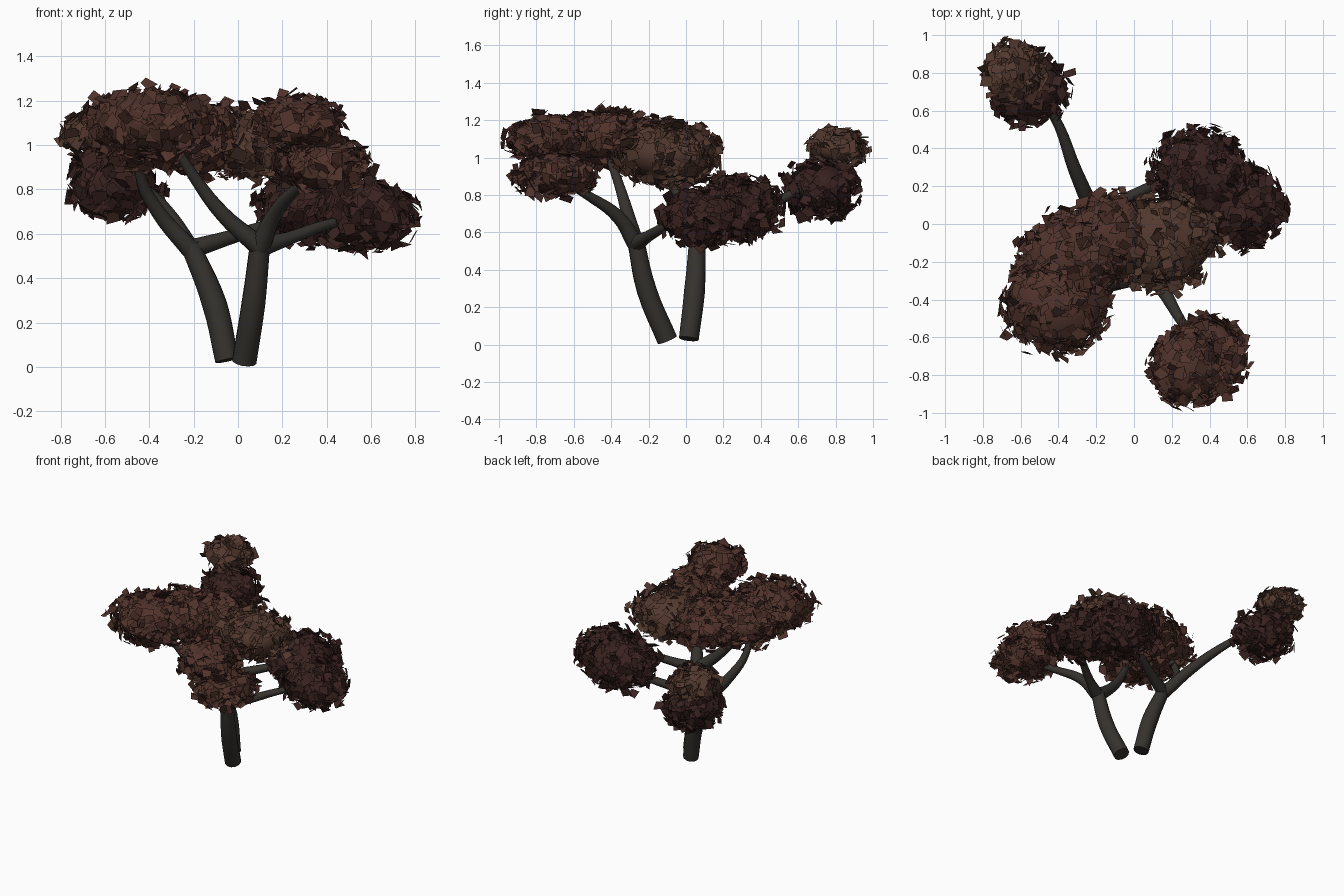
import bpy, bmesh, math, random
from mathutils import Vector, Matrix

if "Cube" in bpy.data.objects:
    bpy.data.objects.remove(bpy.data.objects["Cube"])

random.seed(7)


def material(name, rgb):
    m = bpy.data.materials.new(name)
    m.diffuse_color = (*rgb, 1)
    m.use_nodes = True
    m.node_tree.nodes["Principled BSDF"].inputs["Base Color"].default_value = m.diffuse_color
    return m


BARK = material("bark", (0.036, 0.032, 0.027))
RED = material("red_leaf", (0.080, 0.032, 0.024))
TAN = material("tan_leaf", (0.085, 0.040, 0.028))
DARK = material("dark_leaf", (0.040, 0.016, 0.014))


def limb(name, points):
    """Tapered round limb through (x, y, z, radius) points."""
    cu = bpy.data.curves.new(name, 'CURVE')
    cu.dimensions = '3D'
    cu.bevel_depth = 1.0
    cu.bevel_resolution = 4
    cu.resolution_u = 5
    cu.use_fill_caps = True
    sp = cu.splines.new('BEZIER')
    sp.bezier_points.add(len(points) - 1)
    for bp, (x, y, z, r) in zip(sp.bezier_points, points):
        bp.co = (x, y, z)
        bp.radius = r
        bp.handle_left_type = bp.handle_right_type = 'AUTO'
    tmp = bpy.data.objects.new(name + "_curve", cu)
    bpy.context.collection.objects.link(tmp)
    dg = bpy.context.evaluated_depsgraph_get()
    me = bpy.data.meshes.new_from_object(tmp.evaluated_get(dg))
    bpy.data.objects.remove(tmp)
    me.materials.clear()
    me.materials.append(BARK)
    ob = bpy.data.objects.new(name, me)
    bpy.context.collection.objects.link(ob)
    bpy.ops.object.select_all(action='DESELECT')
    ob.select_set(True)
    bpy.context.view_layer.objects.active = ob
    bpy.ops.object.shade_smooth_by_angle(angle=math.radians(45))


def foliage(name, center, radii, mat, count):
    """Smooth ellipsoid core covered by loose four-sided leaf cards."""
    c, rad = Vector(center), Vector(radii)
    bm = bmesh.new()
    core = Matrix.Translation(c) @ Matrix.Diagonal((*(rad * 0.82), 1))
    bmesh.ops.create_icosphere(bm, subdivisions=3, radius=1, matrix=core)
    for f in bm.faces:
        f.smooth = True
    for _ in range(count):
        d = Vector([random.gauss(0, 1) for _ in range(3)]).normalized()
        k = random.uniform(0.80, 1.0) if random.random() < 0.8 else random.uniform(1.0, 1.14)
        p = c + Vector([d[i] * rad[i] * k for i in range(3)])
        n = Vector([d[i] / rad[i] for i in range(3)]).normalized()
        n = n + 0.5 * Vector([random.gauss(0, 1) for _ in range(3)])
        rot = n.to_track_quat('Z', 'Y').to_matrix()
        a0, s = random.uniform(0, 6.28), random.uniform(0.028, 0.050)
        quad = []
        for j in range(4):
            a = a0 + j * math.pi / 2 + random.uniform(-0.3, 0.3)
            r = s * random.uniform(0.75, 1.15)
            quad.append(bm.verts.new(p + rot @ Vector((r * math.cos(a), r * math.sin(a), 0))))
        bm.faces.new(quad)
    me = bpy.data.meshes.new(name)
    bm.to_mesh(me)
    bm.free()
    me.materials.append(mat)
    bpy.context.collection.objects.link(bpy.data.objects.new(name, me))


# Two leaning trunks
limb("left_trunk", [(-0.05, 0.015, 0.03, 0.053), (-0.105, 0.045, 0.28, 0.056),
                    (-0.215, 0.06, 0.55, 0.044)])
limb("right_trunk", [(0.028, -0.10, 0.025, 0.056), (0.07, -0.21, 0.29, 0.054),
                     (0.10, -0.27, 0.56, 0.046)])

# Branches from the left trunk
A = (-0.215, 0.06, 0.53, 0.044)
limb("back_left_branch", [A, (-0.31, 0.28, 0.68, 0.036), (-0.43, 0.58, 0.81, 0.024),
                          (-0.53, 0.69, 0.88, 0.018)])
limb("left_upper_branch", [A, (-0.36, 0.01, 0.70, 0.034), (-0.44, -0.08, 0.87, 0.024),
                           (-0.42, -0.15, 1.0, 0.018)])
limb("crossing_branch", [A, (-0.05, 0.13, 0.58, 0.033), (0.14, 0.22, 0.64, 0.026),
                         (0.32, 0.28, 0.70, 0.018)])

# Branches from the right trunk
B = (0.10, -0.27, 0.54, 0.046)
limb("front_right_branch", [B, (0.16, -0.36, 0.68, 0.036), (0.26, -0.53, 0.80, 0.025),
                            (0.36, -0.67, 0.88, 0.018)])
limb("right_branch", [B, (0.23, -0.20, 0.58, 0.030), (0.38, -0.10, 0.635, 0.024),
                      (0.56, 0.05, 0.68, 0.016)])
limb("front_left_branch", [B, (-0.07, -0.31, 0.69, 0.035), (-0.20, -0.36, 0.86, 0.026),
                           (-0.30, -0.42, 1.02, 0.018)])

# Foliage masses: name, centre, outer radii, colour, leaf count
for args in [
    ("back_left_lower_leaves", (-0.56, 0.72, 0.83), (0.21, 0.20, 0.165), DARK, 330),
    ("back_left_upper_leaves", (-0.63, 0.81, 1.05), (0.165, 0.155, 0.105), TAN, 210),
    ("front_right_lower_leaves", (0.39, -0.70, 0.91), (0.21, 0.22, 0.12), RED, 330),
    ("front_right_upper_leaves", (0.28, -0.76, 1.10), (0.195, 0.20, 0.13), RED, 290),
    ("front_left_leaves", (-0.41, -0.43, 1.10), (0.285, 0.26, 0.16), RED, 480),
    ("left_middle_leaves", (-0.33, -0.19, 1.05), (0.29, 0.26, 0.165), RED, 390),
    ("middle_leaves", (-0.12, -0.07, 1.02), (0.27, 0.24, 0.165), RED, 360),
    ("right_middle_leaves", (0.17, -0.09, 1.01), (0.285, 0.26, 0.17), TAN, 440),
    ("right_back_leaves", (0.35, 0.27, 0.73), (0.26, 0.24, 0.18), DARK, 440),
    ("right_outer_leaves", (0.57, 0.09, 0.68), (0.23, 0.215, 0.155), DARK, 380),
]:
    foliage(*args)
